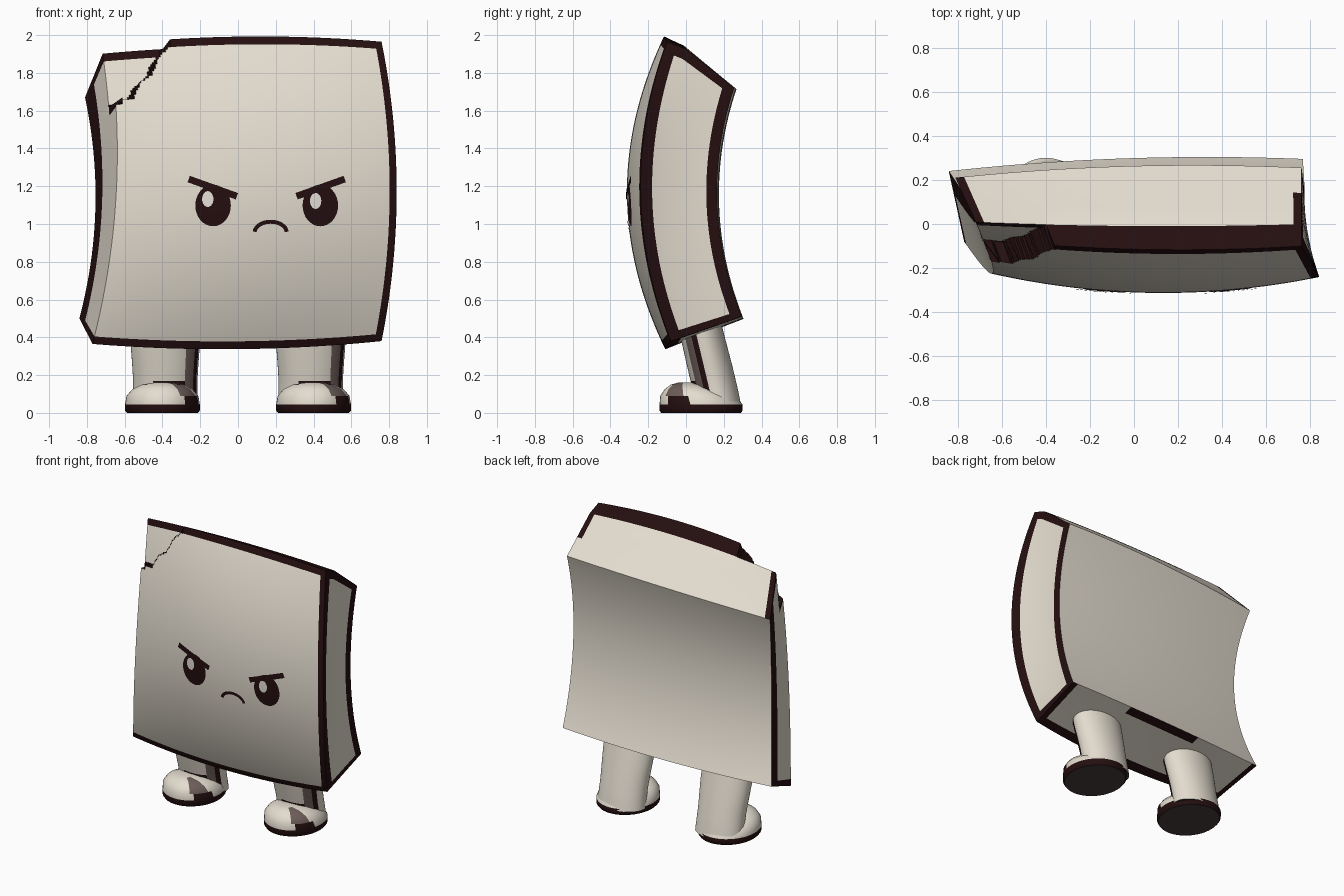
import bpy, bmesh, math
from functools import lru_cache
from mathutils import Vector
from mathutils.bvhtree import BVHTree

if "Cube" in bpy.data.objects:
    bpy.data.objects.remove(bpy.data.objects["Cube"])


def material(name, rgb):
    m = bpy.data.materials.new(name)
    m.diffuse_color = (*rgb, 1)
    m.use_nodes = True
    m.node_tree.nodes["Principled BSDF"].inputs["Base Color"].default_value = m.diffuse_color
    return m


CREAM = material("cream", (0.78, 0.725, 0.63))
DARK = material("dark outline", (0.018, 0.0045, 0.005))
BROWN = material("grey brown", (0.15, 0.11, 0.10))
SOLE = material("sole grey", (0.06, 0.049, 0.043))
WHITE = material("eye white", (0.84, 0.80, 0.73))


def finish(name, bm, mats, angle=35):
    me = bpy.data.meshes.new(name)
    bm.to_mesh(me)
    ob = bpy.data.objects.new(name, me)
    for m in mats:
        me.materials.append(m)
    bpy.context.collection.objects.link(ob)
    bpy.ops.object.select_all(action='DESELECT')
    ob.select_set(True)
    bpy.context.view_layer.objects.active = ob
    bpy.ops.object.shade_smooth_by_angle(angle=math.radians(angle))
    return ob


# ---- body: a bent slab given by u (across), v (up), w (front to back)
FRONT = [Vector(p) for p in ((-.77, -.08, .365), (.76, -.08, .38), (-.68, -.07, 1.95), (.76, -.10, 1.965))]
BACK = [Vector(p) for p in ((-.84, .24, .50), (.765, .295, .51), (-.81, .21, 1.67), (.76, .255, 1.72))]


def bilinear(c, u, v):
    s, t = (u + 1) / 2, (v + 1) / 2
    return c[0].lerp(c[1], s).lerp(c[2].lerp(c[3], s), t)


def slab(u, v, w):
    a, b = 1 - u * u, 1 - v * v
    f = bilinear(FRONT, u, v) + Vector((.08 * b, -.03 * a - .15 * b - .05 * a * b, .035 * a * v))
    k = bilinear(BACK, u, v) + Vector(((.04 - .03 * u) * b, .03 * a - .11 * b, .01 * a * v))
    p = f.lerp(k, w)
    hump = min(w / .28, (1 - w) / .72)          # raised shoulder behind the front lip
    p.z += .03 * hump * ((v + 1) / 2) ** 6
    p.x -= .04 * w * (1 - w) * b * (u + 1)      # slightly hollow right side
    return p


# jagged lower border of the broken corner (x, z)
CHIP = [(-.95, 1.64), (-.72, 1.61), (-.68, 1.59), (-.62, 1.67), (-.56, 1.67),
        (-.52, 1.76), (-.46, 1.80), (-.43, 1.88), (-.37, 1.95), (-.35, 2.1)]


@lru_cache(None)
def chip_gap(u, v):
    """Height above the broken border; positive inside the missing corner."""
    p = slab(u, v, 0)
    for (x0, z0), (x1, z1) in zip(CHIP, CHIP[1:]):
        if x0 <= p.x < x1:
            return p.z - (z0 + (z1 - z0) * (p.x - x0) / (x1 - x0))
    return -1


N = 130
LINE = [-1] + [-.95 + 1.9 * i / N for i in range(N + 1)] + [1]
DEPTH = [0, .15, .28, .5, .68, .86, 1]
bm = bmesh.new()
cache = {}


def vert(u, v, w):
    if w < .28 and chip_gap(u, v) > 0:
        w = .28
    key = (round(u, 5), round(v, 5), round(w, 5))
    if key not in cache:
        cache[key] = bm.verts.new(slab(u, v, w))
    return cache[key]


def is_dark(side, u, v, w):
    if side == "front":
        return u > .95 or abs(v) > .95 or abs(chip_gap(u, v)) < .014
    if side == "right":
        return w < .15 or w > .86 or v > .93 or v < -.95
    if side == "left":
        return w > .68 or abs(v) > .95 or (w < .28 and abs(chip_gap(-1, v)) < .015)
    if side == "top":
        return w < .28 or u < -.95 or (u > .97 and w < .68)
    if side == "bottom":
        return w < .15 or abs(u) > .95 or (w > .86 and -.33 < u < .39)
    return False


def patch(side, A, B, place):
    for a0, a1 in zip(A, A[1:]):
        for b0, b1 in zip(B, B[1:]):
            quad = [place(a0, b0), place(a1, b0), place(a1, b1), place(a0, b1)]
            vs = list(dict.fromkeys(vert(*q) for q in quad))
            if len(vs) < 3:
                continue
            f = bm.faces.new(vs)
            dark = is_dark(side, *place((a0 + a1) / 2, (b0 + b1) / 2))
            if side == "front":      # the broken step is outlined
                dark = dark or len({chip_gap(q[0], q[1]) > 0 for q in quad}) == 2
            f.material_index = int(dark)


patch("front", LINE, LINE, lambda a, b: (a, b, 0))
patch("back", LINE, LINE, lambda a, b: (a, b, 1))
patch("left", LINE, DEPTH, lambda a, b: (-1, a, b))
patch("right", LINE, DEPTH, lambda a, b: (1, a, b))
patch("bottom", LINE, DEPTH, lambda a, b: (a, -1, b))
patch("top", LINE, DEPTH, lambda a, b: (a, 1, b))
bmesh.ops.recalc_face_normals(bm, faces=bm.faces)
tree = BVHTree.FromBMesh(bm)
finish("body", bm, [CREAM, DARK])
bm.free()


# ---- face details: thin plates laid on the curved front
def plate(name, rows, mat, lift):
    pm = bmesh.new()
    grid = []
    for row in rows:
        line = []
        for x, z in row:
            hit = tree.ray_cast(Vector((x, -2, z)), Vector((0, 1, 0)))[0]
            line.append(pm.verts.new((x, hit.y - lift, z)))
        grid.append(line)
    for r0, r1 in zip(grid, grid[1:]):
        for i in range(len(r0) - 1):
            pm.faces.new((r0[i], r0[i + 1], r1[i + 1], r1[i]))
    bmesh.ops.remove_doubles(pm, verts=pm.verts, dist=1e-5)
    pm.normal_update()
    for f in pm.faces:
        if f.normal.y > 0:
            f.normal_flip()
    finish(name, pm, [mat])
    pm.free()


def oval(cx, cz, rx, rz):
    return [[(cx + rx * r * math.cos(t * math.tau / 32), cz + rz * r * math.sin(t * math.tau / 32))
             for t in range(33)] for r in (1, .66, .33, 0)]


def ribbon(pts, width):
    rows = []
    for i, (x, z) in enumerate(pts):
        a, b = pts[max(i - 1, 0)], pts[min(i + 1, len(pts) - 1)]
        d = Vector((b[0] - a[0], b[1] - a[1])).normalized() * width / 2
        rows.append([(x - d.y, z + d.x), (x + d.y, z - d.x)])
    return rows


MID = .152
for side, s, shine in (("left", -1, (-.16, 1.132)), ("right", 1, (.411, 1.122))):
    plate(side + "_eye", oval(MID + s * .284, 1.098, .094, .11), DARK, .003)
    plate(side + "_eye_shine", oval(*shine, .03, .042), WHITE, .006)
    brow = [(MID + s * (.158 + .255 * t / 8), 1.147 + .091 * t / 8) for t in range(9)]
    plate(side + "_brow", ribbon(brow, .036), DARK, .007)
arc = [(.173 + .085 * math.cos(a), .955 + .057 * math.sin(a))
       for a in (math.pi * (.02 + .96 * i / 16) for i in range(17))]
plate("mouth", ribbon(arc, .021), DARK, .004)


# ---- legs: stacks of oval sections (z, centre y, x radius, y radius)
SHAFT = [(.03, .172, .172, .122), (.10, .16, .17, .12), (.145, .15, .17, .12), (.170, .144, .17, .12),
         (.25, .125, .175, .12), (.36, .098, .183, .118), (.52, .06, .187, .115)]
FOOT = [(0, .08, .188, .212), (.012, .08, .198, .22), (.045, .08, .198, .22), (.09, .062, .19, .198),
        (.125, .042, .16, .155), (.15, .02, .11, .10), (.161, .0, .04, .04)]
SEG = 48


def shaft_paint(k, ang):
    if k == 2 and -110 < ang < -50:       # ankle crease
        return 1
    return 2 if -52 < ang < -32 else 1 if -32 < ang < -15 else 0


def foot_paint(k, ang):
    if k < 2:
        return 1
    if k == 2:
        return int(-50 < ang < -12)
    return 2 if -62 < ang < -25 else 0


def tower(name, cx, sections, paint):
    lm = bmesh.new()
    rings = [[lm.verts.new((cx + rx * math.cos(math.tau * i / SEG), cy + ry * math.sin(math.tau * i / SEG), z))
              for i in range(SEG)] for z, cy, rx, ry in sections]
    for k, (r0, r1) in enumerate(zip(rings, rings[1:])):
        for i in range(SEG):
            j = (i + 1) % SEG
            f = lm.faces.new((r0[i], r0[j], r1[j], r1[i]))
            f.material_index = paint(k, (i + .5) * 360 / SEG - 360)   # -90 front, 0 right
    lm.faces.new(rings[0][::-1]).material_index = 3
    lm.faces.new(rings[-1])
    bmesh.ops.recalc_face_normals(lm, faces=lm.faces)
    finish(name, lm, [CREAM, DARK, BROWN, SOLE], 50)
    lm.free()


for side, s in (("left", -1), ("right", 1)):
    tower(side + "_leg", s * .385, SHAFT, shaft_paint)
    tower(side + "_foot", s * .4, FOOT, foot_paint)
